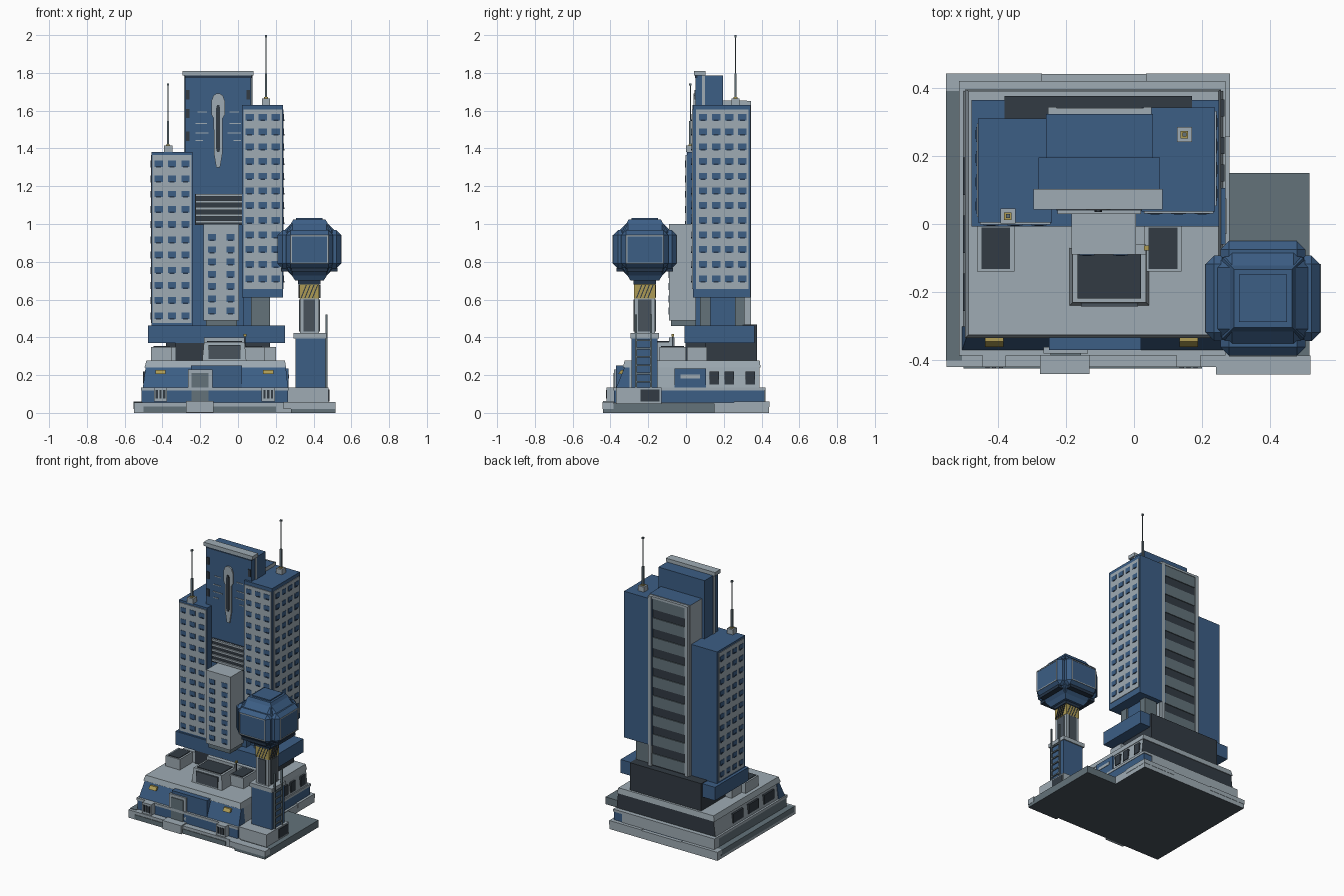
import bpy, bmesh, math

cube = bpy.data.objects.get("Cube")
if cube:
    bpy.data.objects.remove(cube, do_unlink=True)


def material(name, rgb):
    m = bpy.data.materials.new(name)
    m.use_nodes = True
    m.diffuse_color = (*rgb, 1)
    m.node_tree.nodes["Principled BSDF"].inputs["Base Color"].default_value = (*rgb, 1)
    return m


LIGHT = material("light grey", (0.345, 0.41, 0.455))
MID = material("mid grey", (0.125, 0.17, 0.195))
SLATE = material("slate grey", (0.065, 0.085, 0.105))
DARK = material("charcoal", (0.032, 0.043, 0.056))
BLUE = material("steel blue", (0.045, 0.112, 0.235))
NAVY = material("navy blue", (0.018, 0.035, 0.065))
YELLOW = material("hazard yellow", (0.42, 0.33, 0.09))


def finish(name, bm, mat, loc=(0, 0, 0), rot=0):
    bmesh.ops.recalc_face_normals(bm, faces=bm.faces)
    me = bpy.data.meshes.new(name)
    bm.to_mesh(me)
    bm.free()
    me.materials.append(mat)
    ob = bpy.data.objects.new(name, me)
    ob.location = loc
    ob.rotation_euler.z = rot
    bpy.context.collection.objects.link(ob)
    return ob


def add_hull(bm, low, high, z0, z1):
    """Six-sided block between two rectangles (x0, x1, y0, y1)."""
    rings = []
    for (x0, x1, y0, y1), z in ((low, z0), (high, z1)):
        rings.append([bm.verts.new(p) for p in ((x0, y0, z), (x1, y0, z), (x1, y1, z), (x0, y1, z))])
    a, b = rings
    bm.faces.new(a[::-1])
    bm.faces.new(b)
    for i in range(4):
        j = (i + 1) % 4
        bm.faces.new((a[i], a[j], b[j], b[i]))


def hull(name, low, high, z0, z1, mat, **kw):
    bm = bmesh.new()
    add_hull(bm, low, high, z0, z1)
    return finish(name, bm, mat, **kw)


def boxes(name, mat, *extents, bevel=0, shear=0, zc=0, **kw):
    """One object made of boxes (x0, x1, y0, y1, z0, z1)."""
    bm = bmesh.new()
    for e in extents:
        add_hull(bm, e[:4], e[:4], e[4], e[5])
    if bevel:
        bmesh.ops.bevel(bm, geom=bm.edges[:], offset=bevel, segments=1, affect='EDGES')
    for v in bm.verts:
        v.co.x += shear * (v.co.z - zc)
    return finish(name, bm, mat, **kw)


def plate(name, half, xc, y0, y1, mat):
    """Symmetric outline of (half width, z) about xc, extruded along y."""
    bm = bmesh.new()
    pts = [(xc + a, z) for a, z in half] + [(xc - a, z) for a, z in half[::-1]]
    f = bm.faces.new([bm.verts.new((x, y0, z)) for x, z in pts])
    ext = bmesh.ops.extrude_face_region(bm, geom=[f])["geom"]
    bmesh.ops.translate(bm, vec=(0, y1 - y0, 0), verts=[g for g in ext if isinstance(g, bmesh.types.BMVert)])
    return finish(name, bm, mat)


def paint(ob, mat, rule):
    ob.data.materials.append(mat)
    for p in ob.data.polygons:
        if rule(p):
            p.material_index = len(ob.data.materials) - 1


def windows(name, axis, plane, out, us, zs, w=0.022, h=0.017):
    """Grid of blue panes with a dark sill on a facade plane."""
    def ext(u, du, za, zb, t):
        a, b = sorted((plane - out * 0.004, plane + out * t))
        return (u - du, u + du, a, b, za, zb) if axis == 'y' else (a, b, u - du, u + du, za, zb)
    boxes(name + "_panes", BLUE, *[ext(u, w, z - h, z + h, 0.002) for u in us for z in zs])
    boxes(name + "_sills", NAVY, *[ext(u, w * 0.6, z - h - 0.003, z - h + 0.005, 0.0035) for u in us for z in zs])


def span(a, b, n):
    return [a + (b - a) * i / (n - 1) for i in range(n)]


# ground plates
base = boxes("ground_plate", LIGHT, (-0.55, 0.28, -0.42, 0.44, 0, 0.055))
side = boxes("side_plate", MID, (0.28, 0.515, -0.44, 0.15, 0, 0.05))
for ob in (base, side):
    paint(ob, SLATE, lambda p: p.normal.z < -0.5)
boxes("plate_edges", LIGHT, (0.24, 0.517, -0.442, -0.385, 0.02, 0.057), (-0.552, -0.27, 0.39, 0.442, 0.03, 0.06),
      (0.035, 0.282, 0.255, 0.442, 0.03, 0.06))
boxes("plate_side_strip", MID, (-0.552, -0.505, -0.40, 0.40, 0.02, 0.058), (-0.50, 0.2, -0.424, -0.40, 0.005, 0.035))
boxes("door_step", LIGHT, (-0.275, -0.13, -0.44, -0.36, 0.003, 0.062))

# podium: plinth, sloped walls and roof
plinth = boxes("plinth", BLUE, (-0.51, 0.265, -0.38, 0.415, 0.055, 0.12))
paint(plinth, MID, lambda p: p.normal.x < -0.5)
boxes("plinth_back", LIGHT, (-0.512, 0.2, 0.37, 0.42, 0.06, 0.125))
boxes("plinth_cap", LIGHT, (-0.513, 0.268, -0.385, 0.42, 0.118, 0.135))
walls = hull("podium_walls", (-0.50, 0.262, -0.36, 0.39), (-0.485, 0.25, -0.315, 0.39), 0.13, 0.245, LIGHT)
paint(walls, DARK, lambda p: p.normal.y > 0.5)
hull("sloped_front_panel", (-0.504, 0.265, -0.37, -0.3), (-0.489, 0.253, -0.325, -0.3), 0.133, 0.243, BLUE)
hull("podium_roof", (-0.495, 0.255, -0.335, 0.395), (-0.485, 0.248, -0.325, 0.39), 0.24, 0.277, LIGHT)
boxes("entrance_bay", BLUE, (-0.25, 0.02, -0.37, -0.3, 0.06, 0.25))
boxes("door_frame", LIGHT, (-0.265, -0.135, -0.38, -0.36, 0.06, 0.23))
boxes("door", MID, (-0.245, -0.155, -0.385, -0.375, 0.06, 0.21))
boxes("west_windows", DARK, *[(-0.502, -0.48, y - 0.055, y + 0.055, 0.155, 0.22) for y in (-0.2, -0.03, 0.14)])
boxes("east_panel", BLUE, (0.24, 0.268, -0.06, 0.105, 0.133, 0.235))
boxes("east_panel_bar", LIGHT, (0.26, 0.271, -0.03, 0.075, 0.183, 0.203))
boxes("east_windows", DARK, *[(0.24, 0.265, y - 0.025, y + 0.025, 0.15, 0.22) for y in (0.15, 0.23, 0.34)])
for x, tag in ((-0.41, "west"), (0.16, "east")):
    boxes(tag + "_wall_vent", LIGHT, (x - 0.035, x + 0.035, -0.42, -0.36, 0.06, 0.135))
    boxes(tag + "_vent_slots", DARK, *[(x + d - 0.006, x + d + 0.006, -0.424, -0.41, 0.075, 0.12) for d in (-0.02, 0, 0.02)])
    hull(tag + "_hazard_plate", (x - 0.027, x + 0.027, -0.36, -0.33), (x - 0.027, x + 0.027, -0.345, -0.33), 0.205, 0.226, YELLOW)

# roof equipment
for x, tag in ((-0.405, "west"), (0.085, "east")):
    boxes(tag + "_roof_unit", LIGHT, (x - 0.055, x + 0.055, -0.14, 0, 0.27, 0.35))
    boxes(tag + "_unit_grille", DARK, (x - 0.042, x + 0.042, -0.132, -0.01, 0.345, 0.354))
hull("skylight_box", (-0.19, 0.045, -0.24, -0.07), (-0.18, 0.035, -0.23, -0.07), 0.27, 0.375, LIGHT)
boxes("skylight_rear_rim", LIGHT, (-0.18, 0.035, -0.09, -0.06, 0.3, 0.4))
boxes("skylight_glass", DARK, (-0.165, 0.02, -0.218, -0.09, 0.37, 0.38))
boxes("skylight_front", SLATE, (-0.155, 0.012, -0.242, -0.22, 0.285, 0.36))
boxes("roof_mast", DARK, (0.034, 0.04, -0.073, -0.067, 0.27, 0.41))
boxes("roof_mast_tip", YELLOW, (0.03, 0.044, -0.077, -0.063, 0.405, 0.418))
boxes("roof_step", LIGHT, (-0.43, 0.2, 0.005, 0.11, 0.27, 0.35))
boxes("rear_core", DARK, (-0.33, -0.17, -0.002, 0.1, 0.27, 0.38), (-0.38, 0.17, 0.1, 0.34, 0.27, 0.38),
      (-0.38, 0.17, 0.3, 0.375, 0.27, 0.467))
boxes("tower_platform", BLUE, (-0.477, 0.25, -0.007, 0.363, 0.37, 0.463))

# west tower
boxes("west_tower", BLUE, (-0.457, -0.24, 0.004, 0.31, 0.46, 1.38))
boxes("west_tower_front", LIGHT, (-0.452, -0.245, -0.002, 0.02, 0.475, 1.365))
boxes("west_tower_side", LIGHT, (-0.461, -0.44, 0.02, 0.295, 0.475, 1.365))
windows("west_front", 'y', -0.002, -1, span(-0.42, -0.278, 3), span(0.515, 1.32, 11))
windows("west_side", 'x', -0.461, -1, span(0.053, 0.262, 4), span(0.515, 1.32, 11))

# east tower on its raised pillars
boxes("east_pillars", MID, (0.07, 0.17, 0.075, 0.13, 0.46, 0.62), (0.07, 0.17, 0.26, 0.31, 0.46, 0.62))
boxes("east_pillar_core", BLUE, (0.08, 0.16, 0.13, 0.26, 0.46, 0.62))
boxes("east_tower", BLUE, (0.022, 0.238, 0.036, 0.342, 0.612, 1.63))
boxes("east_tower_front", LIGHT, (0.03, 0.233, 0.031, 0.05, 0.655, 1.605))
boxes("east_tower_side", LIGHT, (0.23, 0.242, 0.053, 0.332, 0.655, 1.605))
windows("east_front", 'y', 0.031, -1, span(0.062, 0.2, 3), span(0.71, 1.565, 12))
windows("east_side", 'x', 0.242, 1, span(0.09, 0.298, 4), span(0.71, 1.565, 12))

# central tower
boxes("central_face", BLUE, (-0.28, 0.07, 0.05, 0.088, 1.38, 1.787), (-0.24, 0.03, 0.05, 0.2, 0.46, 1.4))
boxes("central_backing", LIGHT, (-0.285, 0.075, 0.085, 0.102, 1.38, 1.787))
boxes("central_cap", LIGHT, (-0.295, 0.083, 0.042, 0.102, 1.785, 1.81))
boxes("central_cap_shadow_line", NAVY, (-0.281, 0.071, 0.047, 0.06, 1.772, 1.785))
boxes("central_block", BLUE, (-0.28, 0.076, 0.1, 0.195, 0.46, 1.785))
plate("central_ornament", [(0.01, 1.30), (0.022, 1.37), (0.024, 1.56), (0.036, 1.58), (0.036, 1.65), (0.025, 1.68),
                           (0.01, 1.69)], -0.105, 0.041, 0.055, LIGHT)
plate("ornament_slit", [(0.006, 1.38), (0.011, 1.40), (0.011, 1.61), (0.006, 1.63)], -0.105, 0.035, 0.045, DARK)
boxes("ornament_lines", LIGHT, *[(-0.105 + s * c - w, -0.105 + s * c + w, 0.046, 0.052, z, z + 0.005)
      for s in (-1, 1) for z, c, w in ((1.44, 0.1, 0.02), (1.48, 0.085, 0.035), (1.53, 0.09, 0.03), (1.59, 0.085, 0.025))])
boxes("edge_slots", DARK, *[(x - 0.009, x + 0.009, 0.044, 0.054, z, z + 0.05) for x in (-0.265, 0.055) for z in (1.44, 1.56, 1.66)])
boxes("louvre_recess", DARK, (-0.228, 0.023, 0.04, 0.06, 0.995, 1.16))
boxes("louvre_blades", LIGHT, *[(-0.225, 0.02, 0.03, 0.045, z, z + 0.014) for z in span(1.005, 1.145, 5)])

# low front block
boxes("front_block", LIGHT, (-0.183, 0.006, -0.09, 0.06, 0.49, 1.0))
boxes("front_block_foot", MID, (-0.17, -0.005, -0.08, 0.06, 0.46, 0.5))
windows("front_block", 'y', -0.09, -1, (-0.138, -0.04), span(0.54, 0.93, 7))

# rear lift shaft with dark bays
shaft = boxes("shaft", LIGHT, (-0.258, 0.056, 0.19, 0.322, 0.46, 1.655))
paint(shaft, BLUE, lambda p: p.normal.z > 0.5)
boxes("shaft_glass", DARK, (-0.23, 0.03, 0.31, 0.33, 0.47, 1.645))
boxes("shaft_posts", LIGHT, *[(x - 0.012, x + 0.012, 0.315, 0.343, 0.46, 1.65) for x in (-0.24, 0.04)],
      (-0.24, 0.04, 0.318, 0.34, 1.635, 1.65))
boxes("shaft_floors", MID, *[(-0.228, 0.028, 0.32, 0.336, z, z + 0.075) for z in span(0.48, 1.56, 9)])

# rooftop antennas
for x, y, z, top, tag in ((-0.37, 0.023, 1.38, 1.745, "west"), (0.148, 0.262, 1.63, 2.0, "east")):
    mid = z + 0.45 * (top - z)
    boxes(tag + "_antenna_base", LIGHT, (x - 0.022, x + 0.022, y - 0.022, y + 0.022, z, z + 0.035))
    boxes(tag + "_antenna", MID, (x - 0.006, x + 0.006, y - 0.006, y + 0.006, z, mid),
          (x - 0.003, x + 0.003, y - 0.003, y + 0.003, mid, top), (x - 0.006, x + 0.006, y - 0.006, y + 0.006, top - 0.012, top))
    boxes(tag + "_antenna_collar", YELLOW, (x - 0.011, x + 0.011, y - 0.011, y + 0.011, z + 0.03, z + 0.042))

# pod tower column
PX, PY = 0.378, -0.218
boxes("pod_footing", LIGHT, (0.255, 0.48, -0.37, -0.13, 0.05, 0.135))
boxes("pod_footing_panel", DARK, (0.47, 0.484, -0.24, -0.14, 0.06, 0.125))
boxes("pod_pedestal", BLUE, (0.305, 0.463, -0.288, -0.15, 0.13, 0.4))
boxes("pedestal_cap", LIGHT, (0.295, 0.468, -0.295, -0.143, 0.395, 0.422))
boxes("pod_column", LIGHT, (PX - 0.05, PX + 0.05, PY - 0.055, PY + 0.055, 0.41, 0.62))
boxes("column_panels", SLATE, (PX - 0.03, PX + 0.03, PY - 0.06, PY + 0.06, 0.43, 0.6),
      (PX - 0.055, PX + 0.055, PY - 0.035, PY + 0.035, 0.43, 0.6))
boxes("ladder", MID, *[(0.462, 0.474, y - 0.005, y + 0.005, 0.13, 0.52) for y in (-0.265, -0.185)],
      *[(0.464, 0.472, -0.265, -0.185, z, z + 0.009) for z in span(0.16, 0.38, 6)])
boxes("hazard_band", YELLOW, (PX - 0.052, PX + 0.052, PY - 0.056, PY + 0.056, 0.605, 0.68))
boxes("pod_neck", NAVY, (PX - 0.06, PX + 0.06, PY - 0.06, PY + 0.06, 0.68, 0.71))

# pod: bevelled core, four bulging faces, caps
at = dict(loc=(PX, PY, 0))
boxes("pod_core", BLUE, (-0.145, 0.145, -0.145, 0.145, 0.725, 1.01), bevel=0.055, **at)
hull("pod_top", (-0.12, 0.12, -0.12, 0.12), (-0.085, 0.085, -0.085, 0.085), 0.96, 1.025, BLUE, **at)
boxes("pod_hatch", BLUE, (-0.07, 0.07, -0.07, 0.07, 1.02, 1.033), **at)
hull("pod_underside", (-0.075, 0.075, -0.075, 0.075), (-0.12, 0.12, -0.12, 0.12), 0.7, 0.77, BLUE, **at)
for k in range(4):
    turn = dict(loc=(PX, PY, 0), rot=k * math.pi / 2)
    boxes(f"pod_face_{k}", BLUE, (-0.125, 0.125, -0.168, -0.05, 0.765, 0.967), bevel=0.025, **turn)
    boxes(f"pod_frame_{k}", LIGHT, (-0.1, 0.1, -0.17, -0.16, 0.935, 0.942), (-0.1, 0.1, -0.17, -0.16, 0.79, 0.797),
          (-0.1, -0.093, -0.17, -0.16, 0.79, 0.942), (0.093, 0.1, -0.17, -0.16, 0.79, 0.942), **turn)
    boxes(f"pod_face_trim_{k}", NAVY, (-0.095, 0.095, -0.15, -0.1, 0.748, 0.768), **turn)
    boxes(f"hazard_stripes_{k}", DARK, *[(c - 0.003, c + 0.003, -0.058, -0.05, 0.607, 0.678) for c in (-0.03, -0.01, 0.01, 0.03)],
          shear=0.4, zc=0.6425, **turn)
